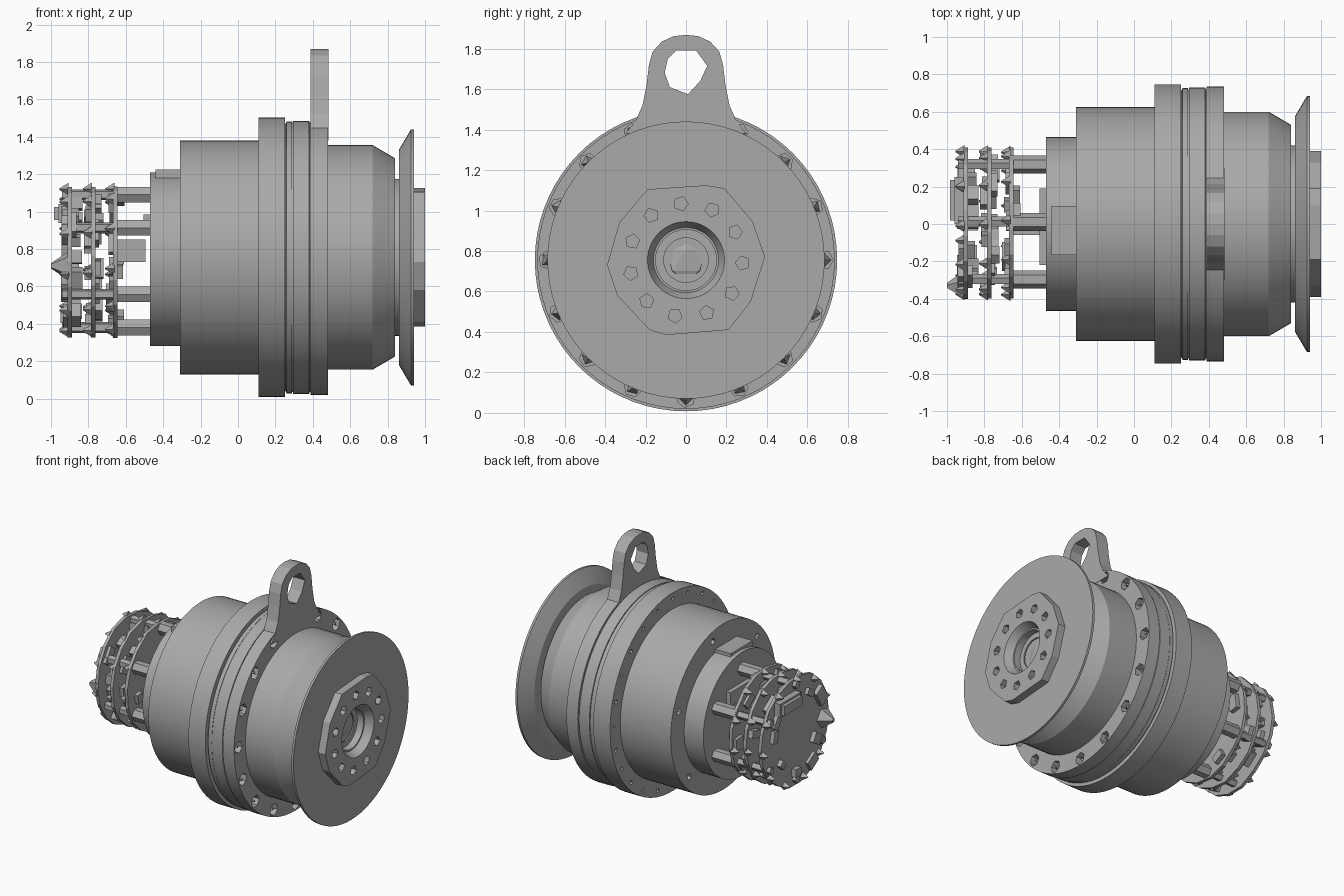
import bpy, bmesh, math, random
from mathutils import Vector, Matrix

random.seed(4)
if bpy.data.objects.get("Cube"):
    bpy.data.objects.remove(bpy.data.objects["Cube"])

AXIS_Z = 0.755     # height of the motor axis
BOARD_Z = 0.735    # height of the electronics axis

grey = bpy.data.materials.new("machined grey")
grey.use_nodes = True
COLOUR = (0.40, 0.40, 0.40, 1)
grey.diffuse_color = COLOUR
grey.node_tree.nodes["Principled BSDF"].inputs["Base Color"].default_value = COLOUR


def finish(bm, name, smooth=False):
    bmesh.ops.recalc_face_normals(bm, faces=bm.faces)
    mesh = bpy.data.meshes.new(name)
    bm.to_mesh(mesh)
    bm.free()
    mesh.materials.append(grey)
    ob = bpy.data.objects.new(name, mesh)
    bpy.context.collection.objects.link(ob)
    if smooth:
        bpy.ops.object.select_all(action="DESELECT")
        ob.select_set(True)
        bpy.context.view_layer.objects.active = ob
        bpy.ops.object.shade_smooth_by_angle(angle=math.radians(25))
    return ob


def revolve(name, profile, z=AXIS_Z, steps=72):
    """Spin (x, radius) points about the motor axis."""
    bm = bmesh.new()
    verts = [bm.verts.new((x, 0, z + r)) for x, r in profile]
    edges = [bm.edges.new(pair) for pair in zip(verts, verts[1:])]
    bmesh.ops.spin(bm, geom=verts + edges, cent=(0, 0, z), axis=(1, 0, 0),
                   angle=math.tau, steps=steps, use_duplicate=False)
    bmesh.ops.remove_doubles(bm, verts=bm.verts, dist=0.0005)
    return finish(bm, name, True)


def add_prism(bm, outline, x0, x1):
    """Extrude a (y, z) outline along x."""
    face = bm.faces.new([bm.verts.new((x0, y, z)) for y, z in outline])
    out = bmesh.ops.extrude_face_region(bm, geom=[face])
    bmesh.ops.translate(bm, vec=(x1 - x0, 0, 0),
                        verts=[v for v in out["geom"] if isinstance(v, bmesh.types.BMVert)])


def ring(n, radius, y=0, z=AXIS_Z, start=0):
    return [(y + radius * math.cos(start + math.tau * i / n),
             z + radius * math.sin(start + math.tau * i / n)) for i in range(n)]


def prism(name, outline, x0, x1):
    bm = bmesh.new()
    add_prism(bm, outline, x0, x1)
    return finish(bm, name)


def add_box(bm, lo, hi, turn=0):
    lo, hi = Vector(lo), Vector(hi)
    mat = (Matrix.Translation((lo + hi) / 2) @ Matrix.Rotation(turn, 4, "X")
           @ Matrix.Diagonal((*(hi - lo), 1)))
    bmesh.ops.create_cube(bm, size=1, matrix=mat)


def box(name, lo, hi):
    bm = bmesh.new()
    add_box(bm, lo, hi)
    return finish(bm, name)


def cut(target, cutter):
    mod = target.modifiers.new("cut", "BOOLEAN")
    mod.operation = "DIFFERENCE"
    mod.solver = "EXACT"
    mod.object = cutter
    bpy.context.view_layer.objects.active = target
    bpy.ops.object.modifier_apply(modifier=mod.name)
    bpy.data.objects.remove(cutter)


def hole_cutter(centres, radius, x0, x1, sides=5):
    bm = bmesh.new()
    for i, (y, z) in enumerate(centres):
        add_prism(bm, ring(sides, radius, y, z, i * 0.7), x0, x1)
    return finish(bm, "hole_cutter")


# Motor housing: stepped drum and chamfered front drum
rear = revolve("rear_housing", [(-0.31, 0), (-0.31, 0.625), (0.12, 0.625), (0.12, 0)])
cut(rear, hole_cutter(ring(6, 0.55, start=0.3), 0.025, -0.33, -0.27))
revolve("front_housing", [(0.47, 0), (0.47, 0.6), (0.72, 0.6), (0.84, 0.53), (0.84, 0)])
revolve("encoder_housing", [(-0.47, 0), (-0.47, 0.465), (-0.3, 0.465), (-0.3, 0)], 0.745)
box("housing_key", (-0.44, -0.165, 1.1), (-0.3, 0.095, 1.225))

# Clamped rings around the middle
big_ring = revolve("clamp_ring", [(0.11, 0), (0.11, 0.747), (0.25, 0.747), (0.25, 0)])
cut(big_ring, hole_cutter(ring(24, 0.7), 0.016, 0.09, 0.14))
revolve("middle_ring", [(0.24, 0), (0.24, 0.715), (0.255, 0.715), (0.26, 0.727), (0.29, 0.727),
                        (0.29, 0.72), (0.294, 0.72), (0.294, 0.73), (0.38, 0.73),
                        (0.383, 0.72), (0.395, 0.72), (0.395, 0)])
lug_ring = revolve("lug_ring", [(0.388, 0), (0.388, 0.735), (0.482, 0.735), (0.482, 0)])

# Bolt pockets with faceted bolt heads in the lug ring
spots = [p for p in ring(16, 0.682) if p[1] < 1.43]
cut(lug_ring, hole_cutter(spots, 0.046, 0.41, 0.5, 6))
bm = bmesh.new()
for i, (y, z) in enumerate(spots):
    bmesh.ops.create_cone(bm, cap_ends=True, segments=4, radius1=0.038, radius2=0.008, depth=0.07,
                          matrix=Matrix.Translation((0.44, y, z)) @ Matrix.Rotation(i, 4, "X")
                          @ Matrix.Rotation(math.pi / 2, 4, "Y"))
finish(bm, "ring_bolts")

# Lifting lug with a faceted eye
half = [(0.3, 1.38), (0.25, 1.44), (0.215, 1.52), (0.195, 1.62), (0.183, 1.72),
        (0.165, 1.785), (0.12, 1.835), (0.06, 1.862)]
lug = prism("lifting_lug", half + [(0, 1.868)] + [(-y, z) for y, z in reversed(half)], 0.388, 0.484)
eye = [(-0.05, 1.79), (0.05, 1.79), (0.105, 1.715), (0.07, 1.64), (0.01, 1.575), (-0.08, 1.61),
       (-0.105, 1.68), (-0.09, 1.75)]
cut(lug, prism("eye_cutter", eye, 0.3, 0.6))

# Output flange with a coned back and a stepped bore
revolve("flange_neck", [(0.83, 0), (0.83, 0.42), (0.87, 0.42), (0.87, 0)])
revolve("output_flange", [(0.87, 0.1), (0.86, 0.1), (0.86, 0.575), (0.925, 0.685),
                          (0.942, 0.685), (0.942, 0.15), (0.87, 0.15), (0.87, 0.1)])
hub_half = [(-0.19, 1.105), (0.1, 1.125), (0.19, 1.11), (0.33, 0.945), (0.39, 0.77), (0.32, 0.55),
            (0.21, 0.41), (-0.1, 0.385), (-0.18, 0.41), (-0.34, 0.58), (-0.39, 0.73), (-0.33, 0.94)]
hub = prism("octagonal_hub", hub_half, 0.93, 1.0)
cut(hub, prism("bore_cutter", ring(48, 0.192), 0.9, 1.1))
cut(hub, hole_cutter(ring(11, 0.28, start=math.pi / 2 + 0.09), 0.036, 0.955, 1.05))
revolve("bore_lip", [(0.935, 0.2), (1.0, 0.2), (1.0, 0.19), (0.93, 0.155), (0.89, 0.155),
                     (0.89, 0.11), (0.88, 0.11)])
bm = bmesh.new()
bmesh.ops.create_icosphere(bm, subdivisions=1, radius=0.12,
                           matrix=Matrix.Translation((0.85, 0, AXIS_Z)) @ Matrix.Diagonal((0.3, 1, 1, 1)))
finish(bm, "shaft_end")

# Electronics: three boards on standoffs
BOARDS = (-0.9, -0.775, -0.655)
for i, x in enumerate(BOARDS):
    outline = [(y, z + random.uniform(-0.012, 0.012)) for y, z in ring(18, 0.405, 0.005, BOARD_Z, i)]
    prism("circuit_board_%d" % (i + 1), outline, x - 0.012, x + 0.012)
bm = bmesh.new()
for y, z in ring(6, 0.355, 0.01, BOARD_Z, math.pi / 6):
    add_prism(bm, ring(6, 0.048, y, z), -0.66, -0.46)
    add_prism(bm, ring(5, 0.03, y, z), -0.94, -0.65)
finish(bm, "standoffs")

# Small chips scattered near the board edges
bm = bmesh.new()
for x, depth, count in ((-0.91, -0.04, 9), (-0.9, 0.07, 12), (-0.775, -0.05, 7),
                        (-0.775, 0.06, 12), (-0.655, -0.055, 9), (-0.655, 0.05, 4)):
    for k in range(count):
        a = math.tau * (k + random.uniform(-0.3, 0.3)) / count
        r = random.uniform(0.26, 0.35)
        y, z = r * math.cos(a), BOARD_Z + r * math.sin(a)
        w, h = random.uniform(0.025, 0.07), random.uniform(0.02, 0.045)
        d = depth * random.uniform(0.5, 1)
        add_box(bm, (min(x, x + d), y - w, z - h), (max(x, x + d), y + w, z + h), a + math.pi / 2)
finish(bm, "board_chips")

# Faceted teeth around the board rims
bm = bmesh.new()
for x in BOARDS:
    for y, z in ring(11, 0.385, 0.005, BOARD_Z, x * 9):
        bmesh.ops.create_cone(bm, cap_ends=True, segments=4, radius1=0.035, radius2=0.004, depth=0.05,
                              matrix=Matrix.Translation((x - 0.03, y, z)) @ Matrix.Rotation(-math.pi / 2, 4, "Y"))
finish(bm, "rim_clips")

# Larger connectors
box("top_connector", (-0.985, 0.02, 0.955), (-0.9, 0.235, 1.025))
box("connector_shell", (-0.96, 0.0, 0.94), (-0.9, 0.25, 1.04))
box("inner_connector", (-0.65, -0.06, 0.73), (-0.495, 0.06, 0.85))
box("sensor_block", (-0.505, -0.22, 0.88), (-0.46, 0.19, 0.985))
bm = bmesh.new()
bmesh.ops.create_cone(bm, cap_ends=True, segments=5, radius1=0.085, radius2=0.015, depth=0.1,
                      matrix=Matrix.Translation((-0.95, -0.33, 0.71)) @ Matrix.Rotation(-math.pi / 2, 4, "Y"))
finish(bm, "side_plug")
